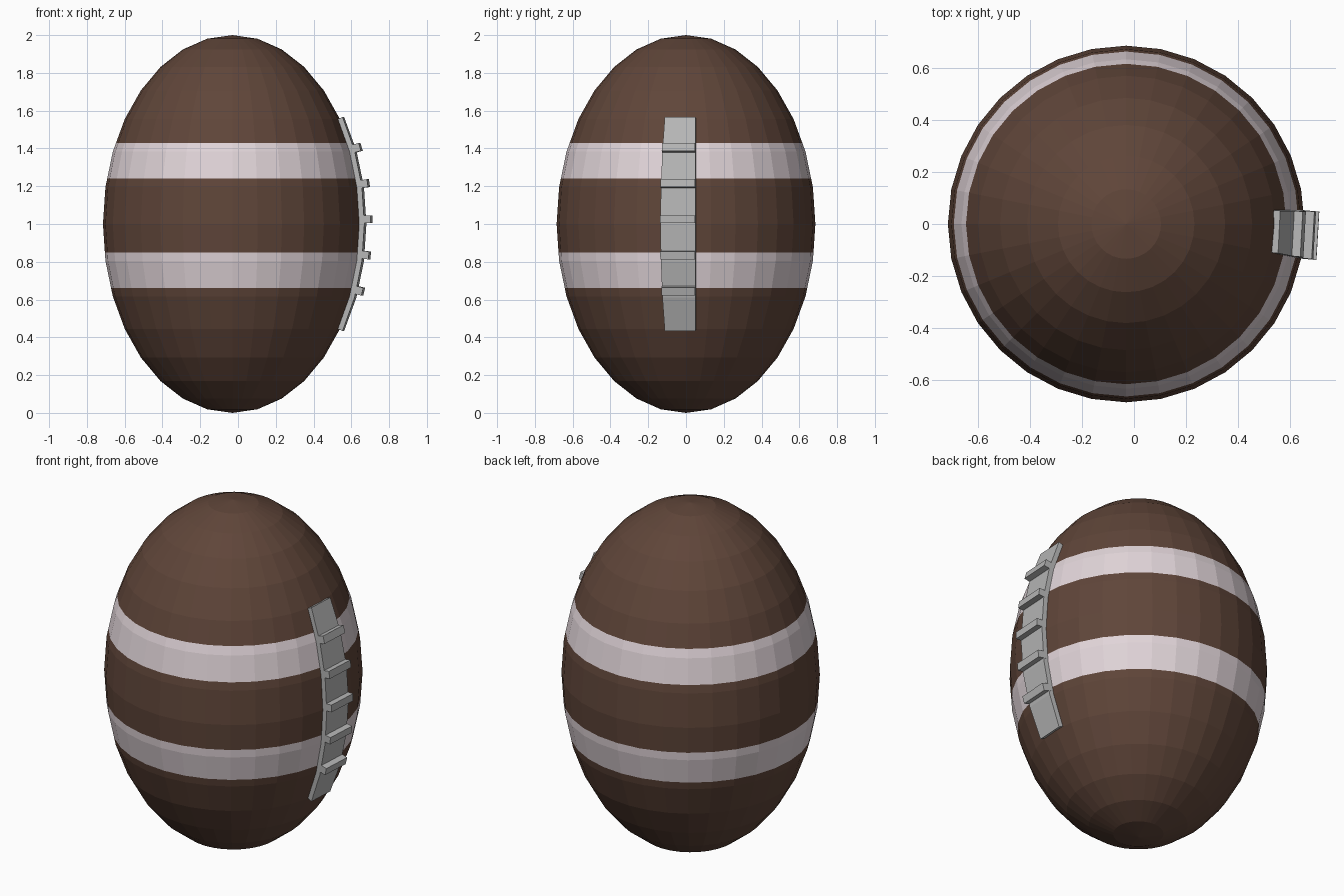
import bpy
import bmesh
import math
from mathutils import Vector

cube = bpy.data.objects.get("Cube")
if cube:
    bpy.data.objects.remove(cube, do_unlink=True)

RADIUS = 0.685          # ball radius around its long axis
CENTRE = Vector((-0.03, 0, 1))


def material(name, rgb):
    mat = bpy.data.materials.new(name)
    mat.use_nodes = True
    mat.diffuse_color = (*rgb, 1)
    mat.node_tree.nodes["Principled BSDF"].inputs["Base Color"].default_value = (*rgb, 1)
    return mat


leather = material("brown leather", (0.115, 0.06, 0.041))
paint = material("pale stripe", (0.75, 0.66, 0.69))
cord = material("grey lace", (0.47, 0.47, 0.47))


def finish(name, bm, mats):
    bmesh.ops.recalc_face_normals(bm, faces=bm.faces)
    mesh = bpy.data.meshes.new(name)
    bm.to_mesh(mesh)
    bm.free()
    for mat in mats:
        mesh.materials.append(mat)
    obj = bpy.data.objects.new(name, mesh)
    bpy.context.collection.objects.link(obj)
    return obj


# Ball: stretched sphere, cut at the stripe edges
bands = [(0.66, 0.85), (1.24, 1.43)]
bm = bmesh.new()
bmesh.ops.create_uvsphere(bm, u_segments=32, v_segments=16, radius=1)
for v in bm.verts:
    v.co = Vector((v.co.x * RADIUS, v.co.y * RADIUS, v.co.z)) + CENTRE
for band in bands:
    for z in band:
        bmesh.ops.bisect_plane(bm, geom=bm.verts[:] + bm.edges[:] + bm.faces[:],
                               plane_co=(0, 0, z), plane_no=(0, 0, 1))
for f in bm.faces:
    z = f.calc_center_median().z
    f.material_index = int(any(low < z < high for low, high in bands))
finish("ball", bm, [leather, paint])


def lace_point(z, side, offset):
    """Point on the lace edge, lifted off the ball along its normal."""
    r = RADIUS * math.sqrt(1 - (z - 1) ** 2)
    y = 0.053 if side > 0 else -0.108 - 0.2 * (r - 0.56)
    normal = Vector((r / RADIUS ** 2, 0, z - 1)).normalized()
    normal.y = -0.09
    return Vector((CENTRE.x + math.sqrt(r * r - y * y), y, z)) + normal * offset


def slab(name, heights, inner, outer):
    """Rectangular section swept up the side of the ball."""
    bm = bmesh.new()
    rings = [[bm.verts.new(lace_point(z, side, off)) for side, off in
              ((1, inner), (1, outer), (-1, outer), (-1, inner))] for z in heights]
    for a, b in zip(rings, rings[1:]):
        for i in range(4):
            j = (i + 1) % 4
            bm.faces.new((a[i], a[j], b[j], b[i]))
    bm.faces.new(rings[0])
    bm.faces.new(rings[-1])
    return finish(name, bm, [cord])


# Lace strip following the ball's rings, with five raised stitches
slab("lace_strip", [1 - math.cos(math.pi * k / 16) for k in range(5, 12)], 0.0, 0.027)
for i in range(-2, 3):
    z = 1.024 + 0.184 * i
    slab(f"lace_stitch_{i + 3}", (z - 0.02, z + 0.02), 0.01, 0.059)
